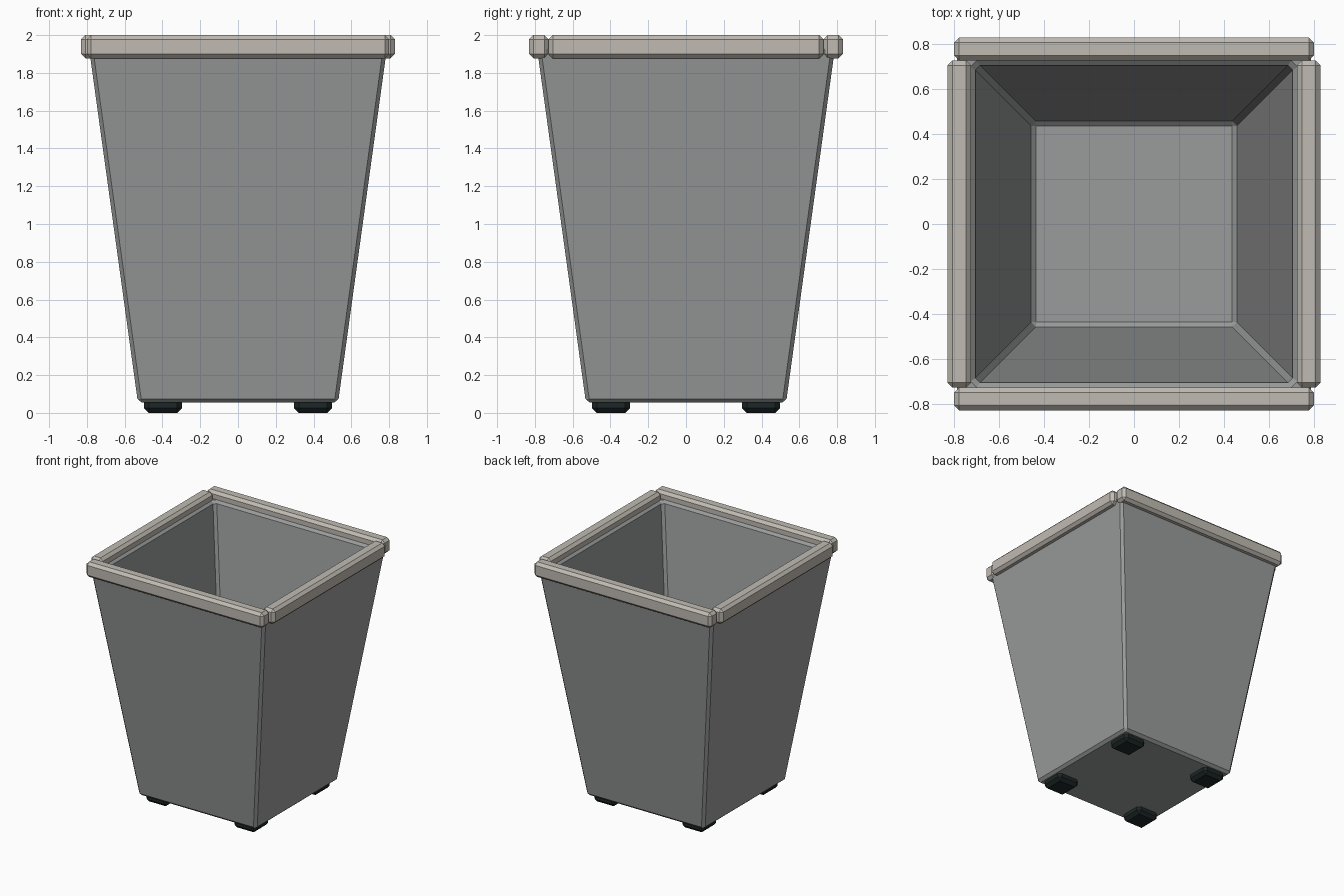
import bpy
import bmesh

cube = bpy.data.objects.get("Cube")
if cube:
    bpy.data.objects.remove(cube, do_unlink=True)


def material(name, rgb):
    mat = bpy.data.materials.new(name)
    mat.use_nodes = True
    color = (*rgb, 1)
    mat.diffuse_color = color
    mat.node_tree.nodes["Principled BSDF"].inputs["Base Color"].default_value = color
    return mat


GREY = material("grey body", (0.32, 0.33, 0.325))
BEIGE = material("beige trim", (0.53, 0.50, 0.45))
BLACK = material("dark rubber", (0.012, 0.020, 0.020))


def finish(name, bm, mat, bevel):
    """Chamfer every edge and turn the mesh into a flat shaded object."""
    bmesh.ops.recalc_face_normals(bm, faces=bm.faces)
    bmesh.ops.bevel(bm, geom=bm.edges[:], offset=bevel, segments=1,
                    affect='EDGES', clamp_overlap=True)
    mesh = bpy.data.meshes.new(name)
    bm.to_mesh(mesh)
    bm.free()
    mesh.materials.append(mat)
    obj = bpy.data.objects.new(name, mesh)
    bpy.context.collection.objects.link(obj)
    return obj


def box(name, low, high, mat, bevel):
    bm = bmesh.new()
    bmesh.ops.create_cube(bm, size=1)
    for v in bm.verts:
        for i in range(3):
            v.co[i] = low[i] if v.co[i] < 0 else high[i]
    return finish(name, bm, mat, bevel)


# Tapered open bin: square rings from the outer base over the rim to the floor
bm = bmesh.new()
rings = []
for half, z in ((0.53, 0.055), (0.79, 1.94), (0.708, 1.94), (0.455, 0.135)):
    rings.append([bm.verts.new((sx * half, sy * half, z))
                  for sx, sy in ((-1, -1), (1, -1), (1, 1), (-1, 1))])
for a, b in zip(rings, rings[1:]):
    for i in range(4):
        j = (i + 1) % 4
        bm.faces.new((a[i], a[j], b[j], b[i]))
bm.faces.new(rings[0][::-1])
bm.faces.new(rings[-1])
finish("bin_body", bm, GREY, 0.02)

# Rim rails: long ones at front and back, shorter ones between them
for name, s in (("front", -1), ("back", 1)):
    y = sorted((s * 0.727, s * 0.83))
    box(name + "_rail", (-0.80, y[0], 1.877), (0.80, y[1], 2), BEIGE, 0.022)
for name, s in (("right", -1), ("left", 1)):
    x = sorted((s * 0.725, s * 0.83))
    box(name + "_rail", (x[0], -0.727, 1.877), (x[1], 0.727, 2), BEIGE, 0.022)

# Four rubber feet under the corners
for end, sy in (("front", -1), ("back", 1)):
    for side, sx in (("right", -1), ("left", 1)):
        cx, cy = sx * 0.397, sy * 0.397
        box(f"{end}_{side}_foot", (cx - 0.1, cy - 0.1, 0),
            (cx + 0.1, cy + 0.1, 0.08), BLACK, 0.025)
